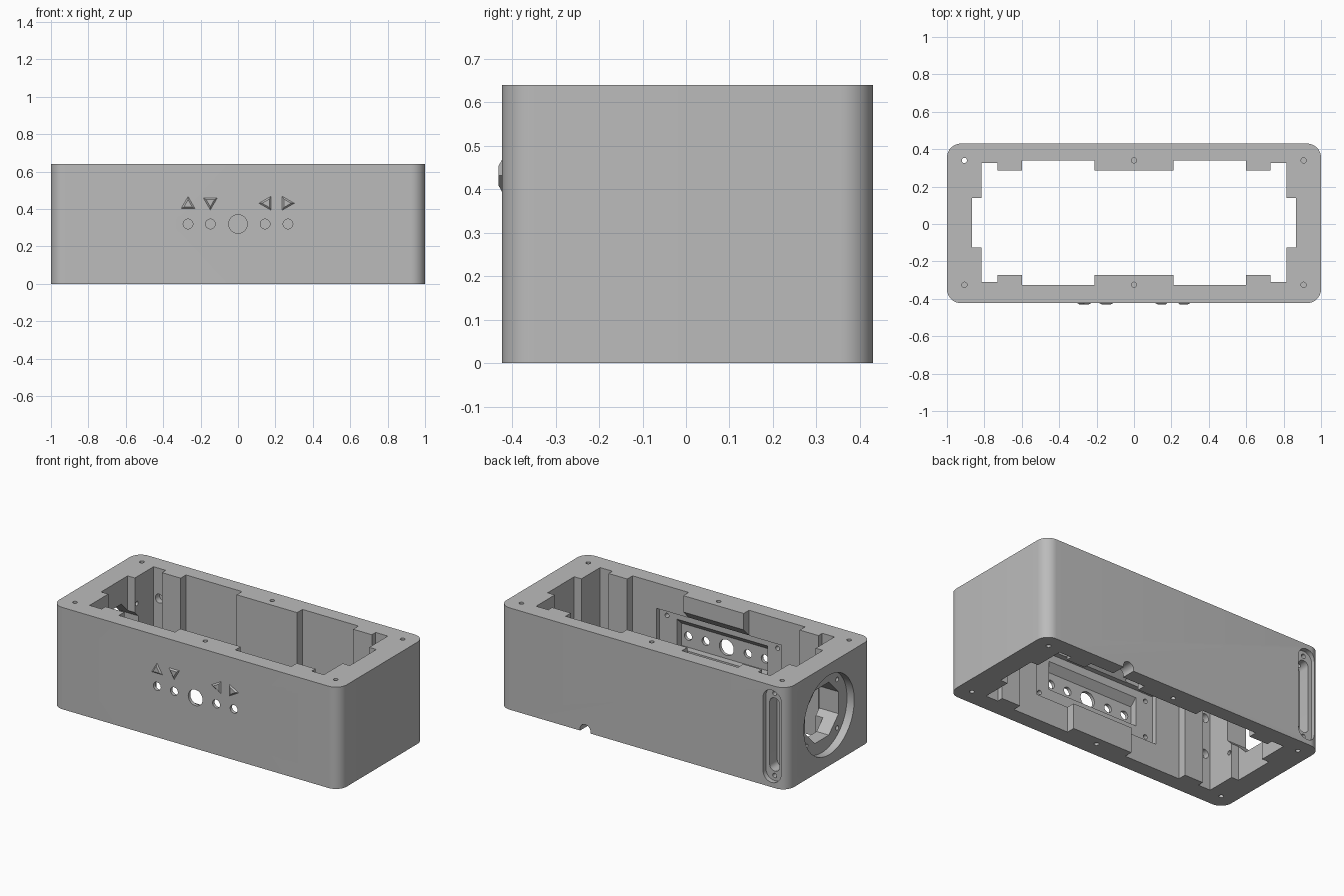
import bpy, bmesh, math
from mathutils import Vector, Matrix

old = bpy.data.objects.get("Cube")
if old:
    bpy.data.objects.remove(old, do_unlink=True)

GREY = (0.5, 0.5, 0.5, 1)
grey = bpy.data.materials.new("plain_grey")
grey.use_nodes = True
grey.diffuse_color = GREY
grey.node_tree.nodes["Principled BSDF"].inputs["Base Color"].default_value = GREY

H, FRONT, BACK, MID = 0.64, -0.423, 0.43, 0.007
AXES = {"x": Vector((1, 0, 0)), "y": Vector((0, 1, 0)), "z": Vector((0, 0, 1))}


def prism(name, points, axis, lo, hi):
    """Extrude a 2D outline along an axis; outline uses the other two axes in order."""
    def place(a, b, c):
        return {"x": (c, a, b), "y": (a, c, b), "z": (a, b, c)}[axis]
    bm = bmesh.new()
    face = bm.faces.new([bm.verts.new(place(a, b, lo)) for a, b in points])
    new = bmesh.ops.extrude_face_region(bm, geom=[face])["geom"]
    bmesh.ops.translate(bm, verts=[g for g in new if isinstance(g, bmesh.types.BMVert)],
                        vec=AXES[axis] * (hi - lo))
    bmesh.ops.recalc_face_normals(bm, faces=bm.faces)
    mesh = bpy.data.meshes.new(name)
    bm.to_mesh(mesh)
    bm.free()
    obj = bpy.data.objects.new(name, mesh)
    bpy.context.collection.objects.link(obj)
    mesh.materials.append(grey)
    return obj


def circle(a, b, r, n=32, turn=0.0):
    return [(a + r * math.cos(turn + math.tau * i / n), b + r * math.sin(turn + math.tau * i / n))
            for i in range(n)]


def rounded(a0, a1, b0, b1, r, n=8):
    pts = []
    for k, (a, b) in enumerate([(a1 - r, b1 - r), (a0 + r, b1 - r), (a0 + r, b0 + r), (a1 - r, b0 + r)]):
        pts += [(a + r * math.cos((k + i / n) * math.pi / 2), b + r * math.sin((k + i / n) * math.pi / 2))
                for i in range(n + 1)]
    return pts


def box(a0, a1, b0, b1):
    return [(a0, b0), (a1, b0), (a1, b1), (a0, b1)]


body = prism("case_body", rounded(-1, 1, FRONT, BACK, 0.075, 12), "z", 0, H)


def cut(points, axis, lo, hi):
    cutter = prism("cutter", points, axis, lo, hi)
    cutter.hide_render = True
    mod = body.modifiers.new("cut", "BOOLEAN")
    mod.operation, mod.solver, mod.object = "DIFFERENCE", "EXACT", cutter
    bpy.context.view_layer.objects.active = body
    bpy.ops.object.modifier_apply(modifier=mod.name)
    mesh = cutter.data
    bpy.data.objects.remove(cutter)
    bpy.data.meshes.remove(mesh)


# Ribbed cavity, one quarter outline mirrored around
quarter = [(0.865, 0.132), (0.815, 0.132), (0.815, 0.318), (0.73, 0.318), (0.73, 0.28),
           (0.60, 0.28), (0.60, 0.333), (0.21, 0.333), (0.21, 0.28)]
half = quarter + [(-a, b) for a, b in reversed(quarter)]
cut([(a, b + MID) for a, b in half + [(-a, -b) for a, b in half]], "z", -0.1, H + 0.1)

# Control panel pocket inside the front wall, with a sloped roof through the rib
cut(box(-0.435, 0.435, 0.16, 0.48), "y", -0.36, -0.25)
cut([(-0.36, 0.45), (-0.25, 0.45), (-0.25, 0.56)], "x", -0.22, 0.22)
cut([(-0.403, 0.25), (-0.35, 0.25), (-0.35, 0.44), (-0.403, 0.39)], "x", -0.315, 0.315)
for x in (-0.385, 0.385):
    for z in (0.205, 0.435):
        cut(circle(x, z, 0.014, 16), "y", -0.4, -0.34)

# Front button holes
for x, r in ((-0.267, 0.026), (-0.148, 0.026), (0, 0.05), (0.145, 0.026), (0.267, 0.026)):
    cut(circle(x, 0.32, r), "y", -0.5, -0.35)

# Lid screw holes, top and bottom
for x in (-0.907, 0, 0.907):
    for y in (-0.325, 0.34):
        if x < 0 < y:
            cut(circle(x, y, 0.014, 16), "z", -0.1, H + 0.1)
        elif x:
            cut(circle(x, y, 0.014, 16), "z", -0.1, 0.15)
            cut(circle(x, y, 0.014, 16), "z", H - 0.15, H + 0.1)
        else:
            cut(circle(x, y, 0.014, 16), "z", -0.1, 0.08)
            cut(circle(x, y, 0.014, 16), "z", H - 0.08, H + 0.1)

# Round connector recess on the side wall, with octagonal opening and screws
cut(circle(MID, 0.32, 0.25, 64), "x", -1.1, -0.95)
cut(circle(MID, 0.32, 0.18, 8, math.pi / 8), "x", -1.1, -0.75)
for y, z in circle(MID, 0.32, 0.215, 4, math.pi / 4):
    cut(circle(y, z, 0.014, 16), "x", -1, -0.75)

# Upright slot on the back wall
cut(rounded(-0.957, -0.837, 0.03, 0.61, 0.058), "y", 0.40, 0.5)
cut(rounded(-0.932, -0.862, 0.09, 0.55, 0.034), "y", 0.325, 0.5)
for z in (0.062, 0.578):
    cut(circle(-0.897, z, 0.014, 16), "y", 0.33, 0.5)

# Sockets in the corner bays and cable notch under the back wall
for z in (0.22, 0.45):
    for lo, hi in ((-0.35, -0.25), (0.28, 0.365)):
        cut(circle(-0.775, z, 0.028, 24), "y", lo, hi)
cut(circle(0.4, 0.01, 0.037), "y", 0.2, 0.6)

bpy.ops.object.select_all(action="DESELECT")
body.select_set(True)
bpy.context.view_layer.objects.active = body
bpy.ops.object.shade_smooth_by_angle(angle=math.radians(30))

# Raised arrow markers with bevelled edges
for name, x, z, turn in (("up", -0.267, 0.424, 90), ("down", -0.148, 0.438, 270),
                         ("left", 0.155, 0.431, 180), ("right", 0.258, 0.431, 0)):
    bm = bmesh.new()
    bmesh.ops.create_cone(bm, cap_ends=True, segments=3, radius1=0.045, radius2=0.026, depth=0.009)
    # Align one corner with local +x before aiming the arrow
    corner = max(bm.verts, key=lambda v: v.co.xy.length).co
    aim = math.radians(turn) - math.atan2(corner.y, corner.x)
    bm.transform(Matrix.Translation((x, FRONT - 0.0035, z)) @ Matrix.Rotation(math.pi / 2, 4, "X")
                 @ Matrix.Rotation(aim, 4, "Z"))
    mesh = bpy.data.meshes.new(name + "_arrow")
    bm.to_mesh(mesh)
    bm.free()
    mesh.materials.append(grey)
    bpy.context.collection.objects.link(bpy.data.objects.new(name + "_arrow", mesh))
